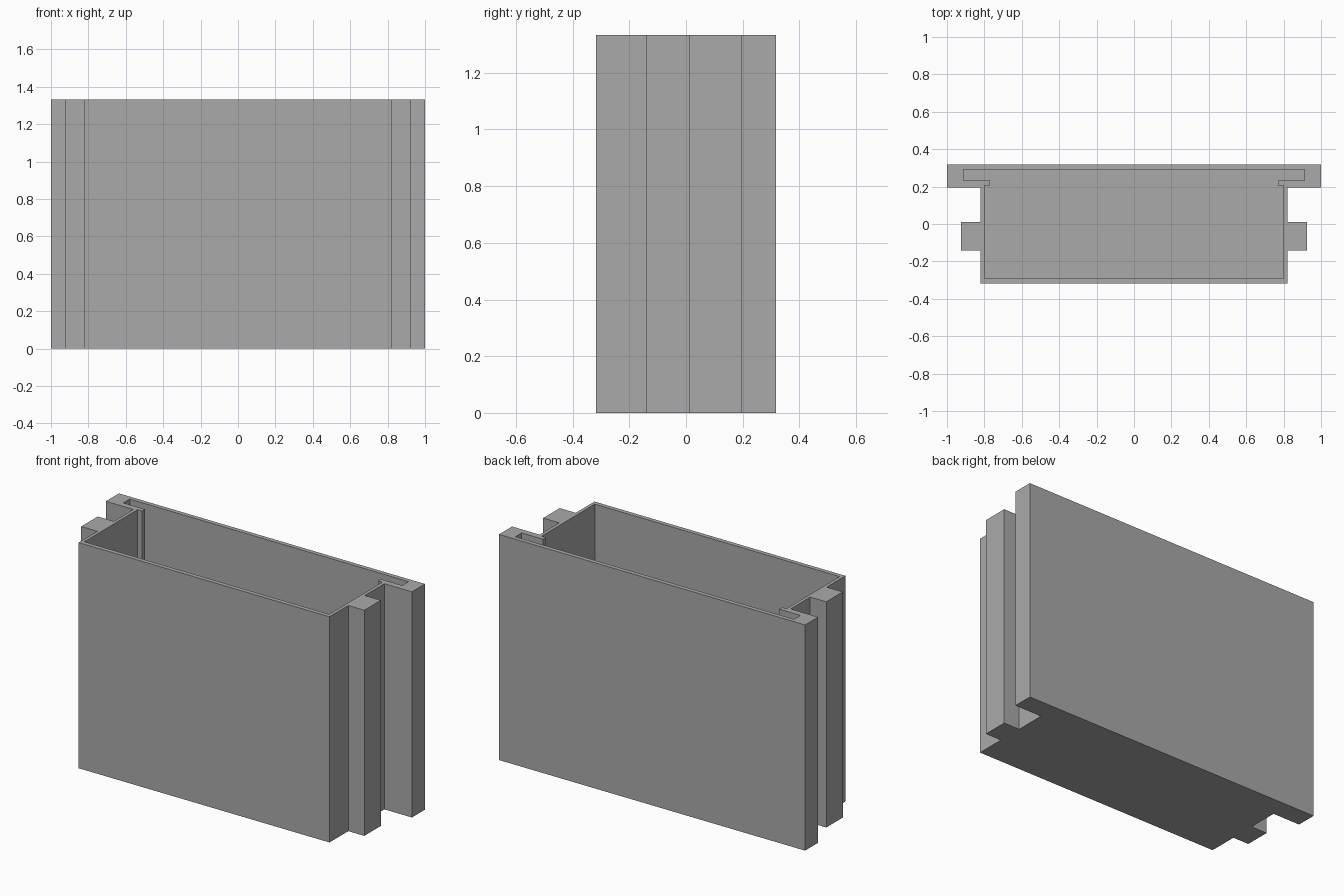
import bpy, bmesh

if "Cube" in bpy.data.objects:
    bpy.data.objects.remove(bpy.data.objects["Cube"])

HEIGHT, FLOOR = 1.333, 0.027

# Right halves of the plan outlines, front to back
OUTER = [(0.82, -0.317), (0.82, -0.142), (0.925, -0.142), (0.925, 0.012),
         (0.82, 0.012), (0.82, 0.195), (1.0, 0.195), (1.0, 0.317)]
INNER = [(0.80, -0.291), (0.80, 0.205), (0.771, 0.205), (0.771, 0.232),
         (0.911, 0.232), (0.911, 0.291)]


def mirrored(half):
    return half + [(-x, y) for x, y in reversed(half)]


def ring(bm, outline, z):
    return [bm.verts.new((x, y, z)) for x, y in outline]


def bridge(bm, low, high):
    n = len(low)
    for i in range(n):
        j = (i + 1) % n
        bm.faces.new((low[i], low[j], high[j], high[i]))


bm = bmesh.new()
outer, inner = mirrored(OUTER), mirrored(INNER)

# Outside walls with side rails and back flange, and the underside
out_low, out_top = ring(bm, outer, 0), ring(bm, outer, HEIGHT)
bridge(bm, out_low, out_top)
bm.faces.new(out_low)

# Cavity with the undercut slot, and its floor
in_low, in_top = ring(bm, inner, FLOOR), ring(bm, inner, HEIGHT)
bridge(bm, in_low, in_top)
bm.faces.new(in_low)

# Top rim between the two outlines
rim = [bm.edges.get((loop[i - 1], loop[i]))
       for loop in (out_top, in_top) for i in range(len(loop))]
bmesh.ops.triangle_fill(bm, use_beauty=True, use_dissolve=False, edges=rim,
                        normal=(0, 0, 1))
bmesh.ops.recalc_face_normals(bm, faces=bm.faces)

mesh = bpy.data.meshes.new("slotted_box")
bm.to_mesh(mesh)
bm.free()
box = bpy.data.objects.new("slotted_box", mesh)
bpy.context.collection.objects.link(box)

# Plain grey
grey = bpy.data.materials.new("grey")
grey.diffuse_color = (0.4, 0.4, 0.4, 1)
grey.use_nodes = True
grey.node_tree.nodes["Principled BSDF"].inputs["Base Color"].default_value = grey.diffuse_color
mesh.materials.append(grey)
